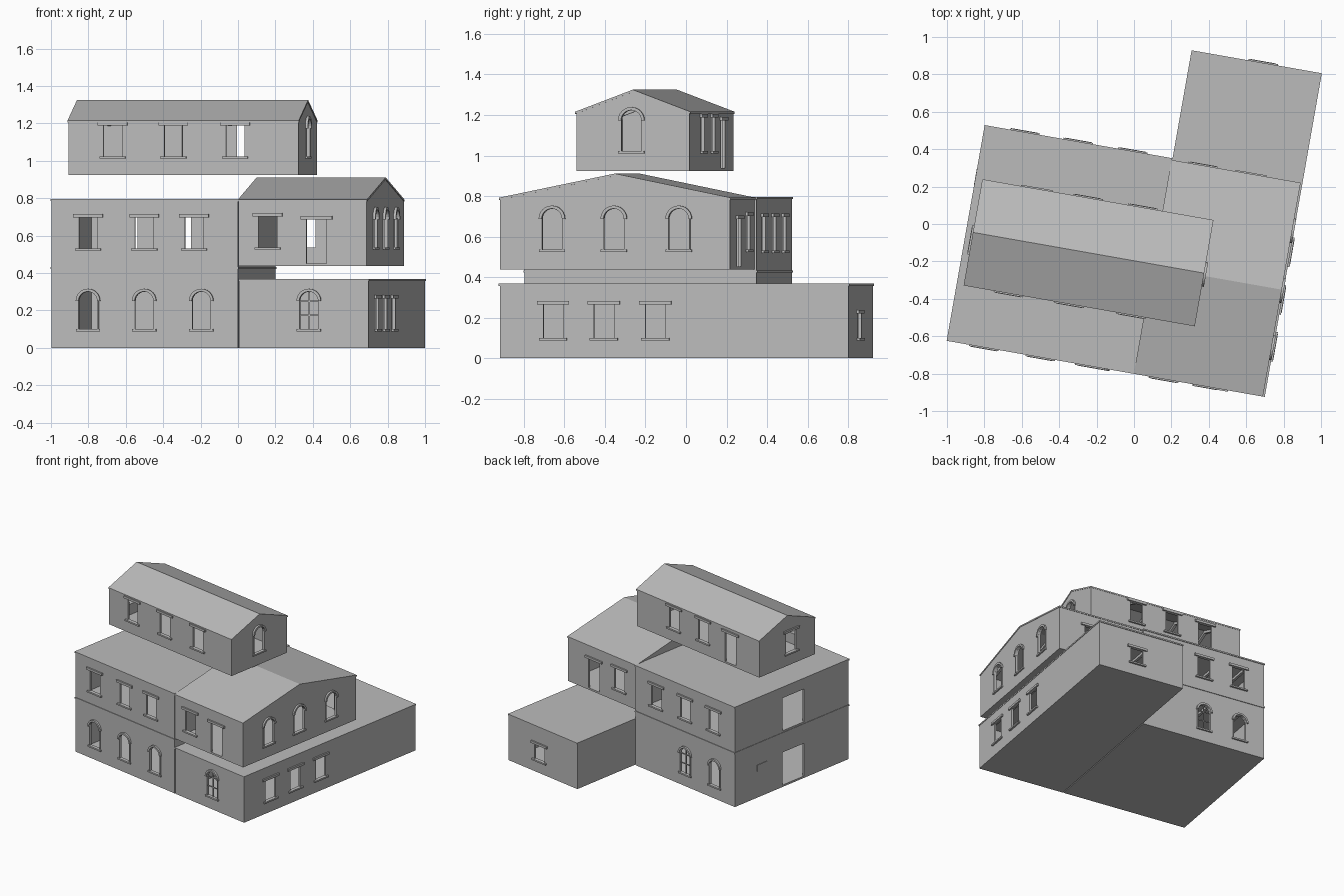
import bpy, bmesh, math
from mathutils import Matrix, Vector

cube = bpy.data.objects.get("Cube")
if cube:
    bpy.data.objects.remove(cube)

TURN = Matrix.Rotation(math.radians(-10), 4, 'Z')
WALL = 0.015

stone = bpy.data.materials.new("plain grey")
stone.use_nodes = True
GREY = (0.5, 0.5, 0.5, 1)
stone.diffuse_color = GREY
stone.node_tree.nodes["Principled BSDF"].inputs["Base Color"].default_value = GREY


def finish(name, bm):
    bmesh.ops.recalc_face_normals(bm, faces=bm.faces)
    mesh = bpy.data.meshes.new(name)
    bm.to_mesh(mesh)
    bm.free()
    mesh.materials.append(stone)
    ob = bpy.data.objects.new(name, mesh)
    bpy.context.scene.collection.objects.link(ob)
    ob.matrix_world = TURN
    return ob


def extrude(bm, outline, start, end, frame):
    """Sweep a closed outline (a, b) along the frame's middle axis."""
    rings = [[bm.verts.new(frame @ Vector((a, d, b))) for a, b in outline]
             for d in (start, end)]
    bm.faces.new(rings[0])
    bm.faces.new(rings[1][::-1])
    n = len(outline)
    for i in range(n):
        j = (i + 1) % n
        bm.faces.new((rings[0][i], rings[1][i], rings[1][j], rings[0][j]))


# Frame whose sweep axis runs along the length of a block
ALONG = Matrix(((0, 1, 0, 0), (1, 0, 0, 0), (0, 0, 1, 0), (0, 0, 0, 1)))


def rect(cx, z0, w, h):
    return [(cx - w / 2, z0), (cx + w / 2, z0), (cx + w / 2, z0 + h), (cx - w / 2, z0 + h)]


def arc(r, z, steps=12):
    return [(r * math.cos(math.pi * i / steps), z + r * math.sin(math.pi * i / steps))
            for i in range(steps + 1)]


def arch(r, z0, spring):
    return [(-r, z0), (r, z0)] + arc(r, spring)


def wall_frame(side, c, box):
    u0, u1, v0, v1 = box
    n, pos = {"front": ((0, -1), (c, v0)), "back": ((0, 1), (c, v1)),
              "left": ((1, 0), (u1, c)), "right": ((-1, 0), (u0, c))}[side]
    return Matrix(((n[1], n[0], 0, pos[0]), (-n[0], n[1], 0, pos[1]),
                   (0, 0, 1, 0), (0, 0, 0, 1)))


def opening(kind, z, trim, frame):
    """Add the trim of one opening and return the outline to cut."""
    base = z + 0.1
    if kind == "arch":
        spring = base + 0.15
        extrude(trim, arc(0.066, spring) + arc(0.051, spring)[::-1], -0.004, 0.014, frame)
        for s in (-1, 1):
            extrude(trim, rect(s * 0.054, base, 0.007, 0.15), -0.004, 0.006, frame)
        extrude(trim, rect(0, base - 0.012, 0.13, 0.012), -0.004, 0.012, frame)
        return arch(0.05, base, spring)
    w, h = {"window": (0.1, 0.165), "small": (0.1, 0.12),
            "door": (0.11, 0.235), "wide": (0.22, 0.26)}[kind]
    if kind in ("door", "wide"):
        base = z + WALL
    else:
        extrude(trim, rect(0, base - 0.012, w + 0.04, 0.012), -0.004, 0.014, frame)
    if kind != "wide":
        extrude(trim, rect(0, base + h, w + 0.06, 0.018), -0.004, 0.012, frame)
    return rect(0, base, w, h)


def band(bm, line, low, high, start, end):
    """Slab that follows the roof line between two height offsets."""
    extrude(bm, [(v, z + low) for v, z in line] + [(v, z + high) for v, z in line[::-1]],
            start, end, ALONG)


def storey(name, box, z0, eave, ridge, openings, beams):
    u0, u1, v0, v1 = box
    mid = (v0 + v1) / 2

    def roof_line(grow):
        drop = (ridge - eave) / (mid - v0) * grow
        line = [(v0 - grow, eave - drop), (v1 + grow, eave - drop)]
        return line[:1] + [(mid, ridge)] + line[1:] if ridge > eave else line

    # walls, hollowed and pierced
    bm = bmesh.new()
    extrude(bm, [(v1, z0), (v0, z0)] + roof_line(0), u0, u1, ALONG)
    walls = finish(name + "_walls", bm)
    cutters = []
    bm = bmesh.new()
    inner = [(v, z - WALL) for v, z in roof_line(-WALL)]
    extrude(bm, [(v1 - WALL, z0 + WALL), (v0 + WALL, z0 + WALL)] + inner,
            u0 + WALL, u1 - WALL, ALONG)
    cutters.append(finish("cutter", bm))
    trim = bmesh.new()
    for side, kind, centres in openings:
        for c in centres:
            frame = wall_frame(side, c, box)
            bm = bmesh.new()
            extrude(bm, opening(kind, z0, trim, frame), -0.04, 0.04, frame)
            cutters.append(finish("cutter", bm))
    for cut in cutters:
        cut.hide_render = True
        mod = walls.modifiers.new("opening", 'BOOLEAN')
        mod.operation, mod.solver, mod.object = 'DIFFERENCE', 'EXACT', cut
    bpy.context.view_layer.update()
    done = walls.evaluated_get(bpy.context.evaluated_depsgraph_get())
    mesh = bpy.data.meshes.new_from_object(done)
    walls.modifiers.clear()
    walls.data = mesh
    for cut in cutters:
        bpy.data.objects.remove(cut)
    finish(name + "_window_trim", trim)

    # roof sheet and the beams beneath it
    bm = bmesh.new()
    band(bm, roof_line(0.005), -0.008, 0.003, u0 - 0.003, u1 + 0.003)
    finish(name + "_roof", bm)
    bm = bmesh.new()
    for i in range(beams):
        u = u0 + (u1 - u0) * (i + 0.5) / beams
        band(bm, roof_line(-WALL), -0.035, -0.012, u - 0.01, u + 0.01)
    finish(name + "_beams", bm)


MAIN = (-0.875, 0.138, -0.784, 0.377)
LOW_WING = (0.145, 0.846, -0.784, 0.963)
HIGH_WING = (0.141, 0.836, -0.784, 0.367)
TOP = (-0.837, 0.412, -0.477, 0.09)

storey("ground_floor", MAIN, 0, 0.43, 0.43,
       [("front", "arch", (-0.675, -0.37, -0.06)), ("back", "arch", (-0.67, -0.37)),
        ("right", "wide", (-0.22,))], 4)
storey("middle_floor", MAIN, 0.432, 0.793, 0.793,
       [("front", "window", (-0.675, -0.37, -0.1)), ("back", "window", (-0.66, -0.37, -0.075)),
        ("right", "wide", (-0.22,))], 5)
storey("ground_wing", LOW_WING, 0, 0.365, 0.365,
       [("front", "arch", (0.524,)), ("left", "window", (-0.516, -0.262, -0.003)),
        ("back", "small", (0.53,))], 5)
storey("middle_wing", HIGH_WING, 0.437, 0.79, 0.908,
       [("front", "window", (0.3,)), ("front", "door", (0.565,)),
        ("left", "arch", (-0.523, -0.213, 0.112)),
        ("back", "window", (0.31,)), ("back", "door", (0.57,))], 4)
storey("top_floor", TOP, 0.923, 1.215, 1.322,
       [("front", "window", (-0.596, -0.266, 0.069)), ("left", "arch", (-0.2,)),
        ("back", "window", (-0.267, 0.03)), ("back", "door", (-0.545,)),
        ("right", "window", (-0.235,))], 5)

# glazing bars in two of the arched windows, and a wall vent
bm = bmesh.new()
for side, c, box in (("front", 0.524, LOW_WING), ("back", -0.37, MAIN)):
    frame = wall_frame(side, c, box)
    extrude(bm, rect(0, 0.1, 0.008, 0.198), -0.011, -0.004, frame)
    for z in (0.17, 0.245):
        extrude(bm, rect(0, z, 0.1, 0.008), -0.01, -0.005, frame)
finish("glazing_bars", bm)
bm = bmesh.new()
extrude(bm, rect(0, 0.21, 0.1, 0.05), -0.004, 0.004, wall_frame("right", 0.1, MAIN))
finish("wall_vent", bm)
